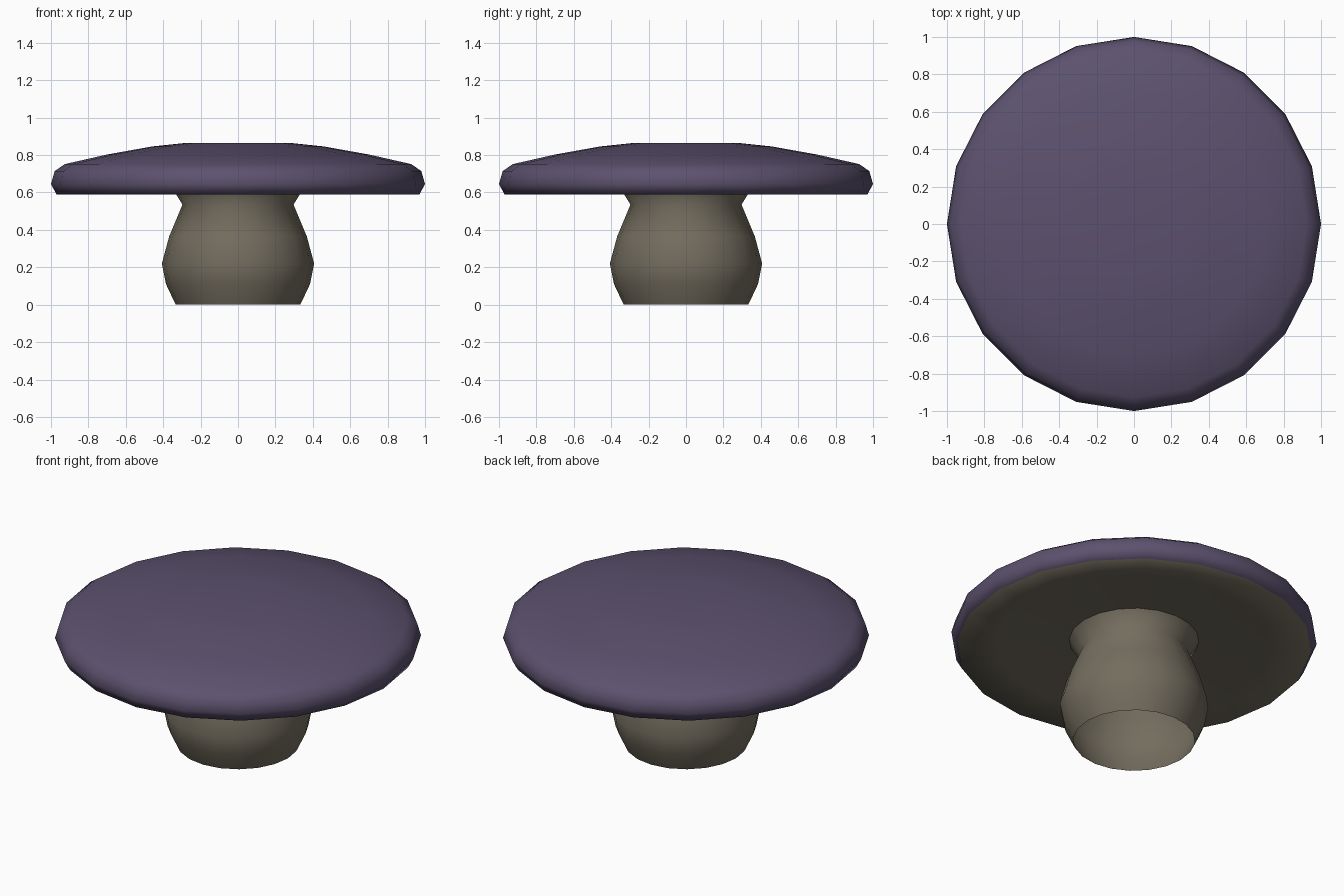
import bpy, bmesh, math

if "Cube" in bpy.data.objects:
    bpy.data.objects.remove(bpy.data.objects["Cube"])

SIDES = 20


def material(name, rgb):
    m = bpy.data.materials.new(name)
    m.diffuse_color = (*rgb, 1.0)
    m.use_nodes = True
    m.node_tree.nodes["Principled BSDF"].inputs["Base Color"].default_value = m.diffuse_color
    return m


def lathe(name, profile, mats, rule=lambda i: 0, close_end=False):
    """Spin a (radius, z) profile, listed bottom to top on the outside."""
    bm = bmesh.new()
    rings = []
    for r, z in profile:
        rings.append([bm.verts.new((r * math.cos(2 * math.pi * k / SIDES),
                                    r * math.sin(2 * math.pi * k / SIDES), z))
                      for k in range(SIDES)])
    for i in range(len(rings) - 1):
        a, b = rings[i], rings[i + 1]
        for k in range(SIDES):
            n = (k + 1) % SIDES
            f = bm.faces.new((a[k], a[n], b[n], b[k]))
            f.material_index = rule(i)
            f.smooth = True
    if close_end:
        f = bm.faces.new(rings[-1])
        f.material_index = rule(len(rings))
        f.smooth = True
    me = bpy.data.meshes.new(name)
    bm.to_mesh(me)
    bm.free()
    for m in mats:
        me.materials.append(m)
    ob = bpy.data.objects.new(name, me)
    bpy.context.collection.objects.link(ob)
    return ob


purple = material("dusky purple", (0.107, 0.083, 0.156))
beige = material("grey beige", (0.174, 0.153, 0.114))

# stem: bulging tube, open at the foot, flaring into the cap
lathe("stem", [(0.333, 0.0), (0.385, 0.11), (0.407, 0.22), (0.368, 0.365),
               (0.297, 0.535), (0.355, 0.63)], [beige])

# cap: beige underside, purple rim and dome
lathe("cap", [(0.355, 0.63), (0.75, 0.61), (0.97, 0.59), (1.0, 0.645),
              (0.98, 0.715), (0.925, 0.752), (0.70, 0.803), (0.46, 0.846),
              (0.28, 0.865)], [beige, purple],
      rule=lambda i: 0 if i < 2 else 1, close_end=True)
